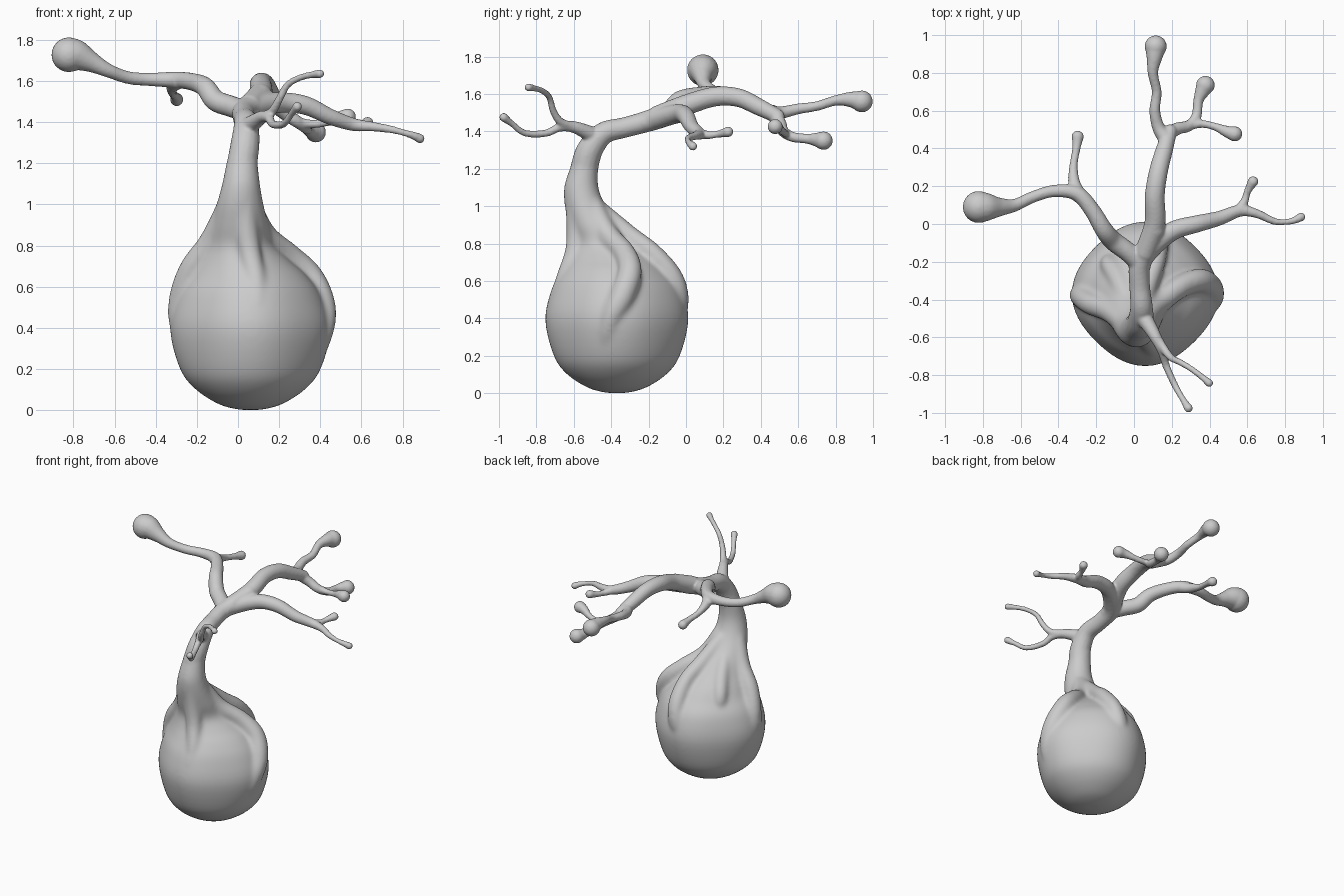
import bpy, bmesh, math
from mathutils import Vector, Matrix


def spline(pts, steps):
    """Catmull-Rom through tuples of any length."""
    P = [pts[0]] + list(pts) + [pts[-1]]
    out = []
    for i in range(1, len(P) - 2):
        for s in range(steps):
            t = s / steps
            out.append([0.5 * (2 * b + (c - a) * t + (2 * a - 5 * b + 4 * c - d) * t * t
                        + (3 * b - a - 3 * c + d) * t ** 3)
                        for a, b, c, d in zip(*P[i - 1:i + 3])])
    return out + [list(pts[-1])]


def loft(bm, rings):
    vs = [[bm.verts.new(p) for p in r] for r in rings]
    n = len(vs[0])
    for a, b in zip(vs, vs[1:]):
        for i in range(n):
            j = (i + 1) % n
            bm.faces.new((a[i], a[j], b[j], b[i]))
    bm.faces.new(vs[0][::-1])
    bm.faces.new(vs[-1])


def tube(bm, *pts, grow=0.0):
    """Round limb through (x, y, z, radius) points with rounded ends."""
    path = spline(pts, 6)
    pos = [Vector(p[:3]) for p in path]
    rings, side = [], Vector((0.31, 0.52, 0.8))
    for i, p in enumerate(pos):
        t = (pos[min(i + 1, len(pos) - 1)] - pos[max(i - 1, 0)]).normalized()
        side = (side - t * side.dot(t)).normalized()
        up = t.cross(side)
        rings.append([p + (path[i][3] + grow) * (math.cos(a) * side + math.sin(a) * up)
                      for a in [k * math.tau / 16 for k in range(16)]])
    loft(bm, rings)
    for p in (pts[0], pts[-1]):
        bmesh.ops.create_icosphere(bm, subdivisions=3, radius=p[3] + grow,
                                   matrix=Matrix.Translation(p[:3]))


def fuse(bm, name, voxel, rounds):
    """Melt overlapping pieces into one soft skin."""
    me = bpy.data.meshes.new(name)
    bm.to_mesh(me)
    bm.free()
    ob = bpy.data.objects.new(name, me)
    bpy.context.collection.objects.link(ob)
    rm = ob.modifiers.new("melt", 'REMESH')
    rm.mode = 'VOXEL'
    rm.voxel_size = voxel
    sm = ob.modifiers.new("soften", 'SMOOTH')
    sm.factor = 0.5
    sm.iterations = rounds
    dg = bpy.context.evaluated_depsgraph_get()
    final = bpy.data.meshes.new_from_object(ob.evaluated_get(dg))
    ob.modifiers.clear()
    ob.data = final
    return ob


# Swollen bulb and leaning neck: z, centre x, centre y, radius x, radius y
bm = bmesh.new()
sections = [(.001, .06, -.37, .05, .05), (.027, .06, -.37, .15, .15), (.1, .06, -.37, .265, .265),
            (.2, .06, -.37, .342, .337), (.39, .06, -.37, .39, .383), (.55, .055, -.37, .352, .35),
            (.65, .05, -.38, .287, .287), (.72, .03, -.39, .23, .235), (.8, .01, -.42, .17, .18),
            (.9, .01, -.485, .14, .14), (1.0, .01, -.538, .114, .11), (1.1, .015, -.56, .092, .092),
            (1.2, .02, -.545, .077, .077), (1.3, .035, -.513, .067, .071)]


def lobed(a, z):
    """Four gentle lobes around the bulb, fading out at base and neck."""
    fade = math.sin(math.pi * min(max((z - .02) / .85, 0), 1))
    return 1 - .03 * fade * (1 - math.cos(4 * a))


loft(bm, [[(x + rx * lobed(a, z) * math.cos(a), y + ry * lobed(a, z) * math.sin(a), z)
           for a in [k * math.tau / 64 for k in range(64)]]
          for z, x, y, rx, ry in spline(sections, 4)])

# Root ridges flowing from neck onto bulb, tails sinking under its skin
tube(bm, (.05, -.5, 1.0, .06), (.13, -.42, .85, .06), (.25, -.33, .75, .06),
     (.35, -.3, .65, .065), (.405, -.34, .52, .068), (.41, -.4, .4, .06), (.35, -.43, .26, .055),
     (.24, -.43, .18, .04))
tube(bm, (-.04, -.53, 1.0, .06), (-.13, -.46, .82, .06), (-.23, -.42, .68, .06),
     (-.28, -.38, .52, .06), (-.26, -.38, .38, .06), (-.16, -.4, .24, .04))
tube(bm, (.03, -.59, 1.05, .06), (.04, -.58, .88, .06), (.06, -.595, .75, .055),
     (.09, -.645, .6, .055), (.08, -.675, .45, .06), (.04, -.6, .28, .04))
tube(bm, (.03, -.45, .97, .05), (.08, -.3, .84, .055), (.12, -.17, .74, .055),
     (.12, -.065, .6, .06), (.09, -.05, .45, .06), (.06, -.12, .28, .04))
tube(bm, (-.02, -.45, .92, .05), (-.08, -.3, .78, .055), (-.13, -.21, .65, .05),
     (-.1, -.22, .5, .04))
trunk = fuse(bm, "bulb_trunk", 0.011, 14)

bm = bmesh.new()
bm.from_mesh(trunk.data)
bpy.data.objects.remove(trunk)

# Main limb bending back from the neck
tube(bm, (.02, -.545, 1.2, .074), (.035, -.515, 1.3, .07), (.04, -.44, 1.39, .06),
     (.03, -.33, 1.42, .055), (.03, -.22, 1.45, .057), (.07, -.13, 1.48, .06), (.11, -.03, 1.53, .056))

# Rear branch with three knobbed tips
tube(bm, (.06, -.15, 1.48, .058), (.11, 0, 1.54, .056), (.11, .15, 1.585, .053), (.13, .28, 1.58, .05),
     (.16, .39, 1.53, .046), (.19, .49, 1.48, .038))
tube(bm, (.17, .45, 1.5, .04), (.13, .51, 1.5, .032), (.11, .6, 1.52, .027), (.12, .7, 1.535, .024),
     (.1, .8, 1.565, .026), (.108, .88, 1.57, .04), (.115, .94, 1.56, .057), grow=.002)
tube(bm, (.17, .47, 1.49, .036), (.23, .505, 1.44, .03), (.29, .52, 1.4, .027), (.33, .57, 1.37, .024),
     (.34, .65, 1.36, .024), (.36, .7, 1.355, .036), (.378, .735, 1.35, .047), grow=.003)
tube(bm, (.29, .52, 1.4, .022), (.36, .53, 1.39, .018), (.43, .515, 1.4, .018),
     (.49, .49, 1.42, .028), (.533, .477, 1.425, .038), grow=.003)

# Right branch
tube(bm, (.04, -.18, 1.46, .055), (.13, -.09, 1.485, .052), (.22, -.03, 1.495, .048), (.33, .0, 1.48, .044),
     (.45, .03, 1.425, .037), (.56, .07, 1.388, .03), (.65, .055, 1.378, .022),
     (.74, .015, 1.365, .017), (.8, .01, 1.35, .014), (.85, .02, 1.335, .017), (.884, .037, 1.32, .022), grow=.002)
tube(bm, (.55, .07, 1.39, .026), (.585, .12, 1.38, .02), (.6, .17, 1.385, .017), (.63, .225, 1.397, .027), grow=.002)

# Left branch with the big knob
tube(bm, (.04, -.22, 1.45, .05), (-.03, -.15, 1.475, .052), (-.11, -.09, 1.505, .052),
     (-.16, -.03, 1.57, .048), (-.22, .07, 1.595, .043), (-.3, .16, 1.605, .04), (-.42, .175, 1.607, .033),
     (-.53, .145, 1.615, .031), (-.63, .1, 1.65, .034), (-.71, .09, 1.69, .05),
     (-.78, .09, 1.722, .076), (-.822, .09, 1.727, .085))
tube(bm, (-.29, .15, 1.6, .038), (-.317, .22, 1.575, .03), (-.32, .31, 1.545, .02),
     (-.305, .4, 1.525, .02), (-.298, .462, 1.51, .031), grow=.002)

# Forked front twigs
tube(bm, (.04, -.48, 1.37, .045), (.08, -.54, 1.4, .036), (.12, -.61, 1.425, .028), (.15, -.68, 1.42, .02),
     (.17, -.75, 1.39, .017), (.22, -.86, 1.39, .015), (.26, -.93, 1.44, .014), (.288, -.975, 1.475, .021), grow=.003)
tube(bm, (.12, -.6, 1.425, .022), (.165, -.67, 1.45, .019), (.2, -.71, 1.51, .016), (.24, -.73, 1.58, .014),
     (.3, -.765, 1.615, .013), (.36, -.81, 1.63, .014), (.398, -.842, 1.635, .019), grow=.003)

tree = fuse(bm, "bulb_tree", 0.0085, 4)
for p in tree.data.polygons:
    p.use_smooth = True
